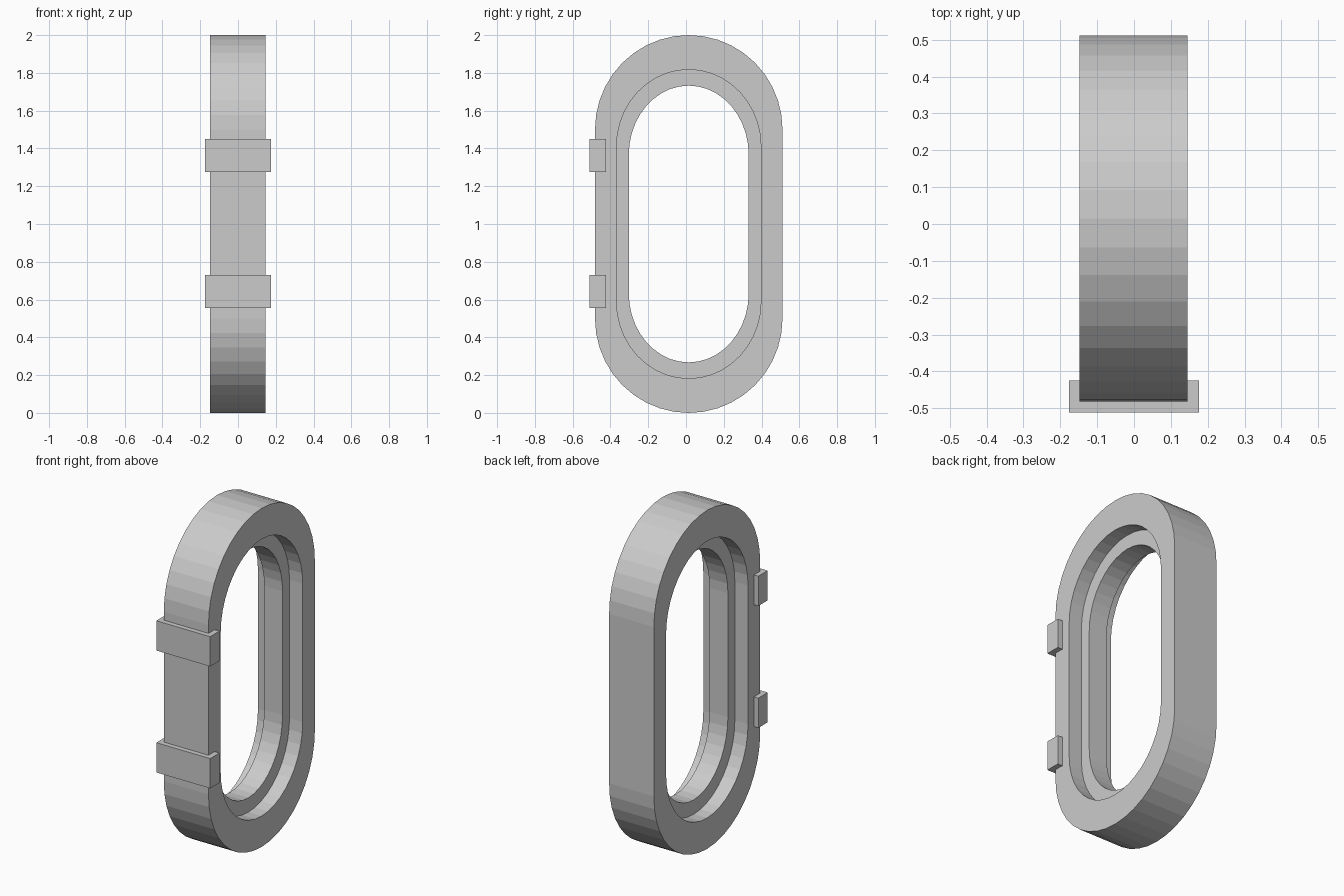
import bpy, bmesh
from math import pi, cos, sin

if "Cube" in bpy.data.objects:
    bpy.data.objects.remove(bpy.data.objects["Cube"])

CX, CY = -0.0015, 0.0145   # ring centre
SEG = 20                   # facets per rounded end


def make_object(name, bm):
    bmesh.ops.recalc_face_normals(bm, faces=bm.faces)
    mesh = bpy.data.meshes.new(name)
    bm.to_mesh(mesh)
    bm.free()
    obj = bpy.data.objects.new(name, mesh)
    bpy.context.collection.objects.link(obj)
    return obj


def stadium(bm, x, half_w, half_h):
    """Closed loop with straight sides and elliptical ends, in the YZ plane."""
    loop = []
    for side in (0, 1):
        for i in range(SEG + 1):
            a = pi * (i / SEG + side)
            shift = half_h / 2 * (1 if side == 0 else -1)
            loop.append(bm.verts.new((CX + x, CY + half_w * cos(a),
                                      1 + shift + half_h / 2 * sin(a))))
    return loop


# Ring frame: cross-section (x, half width, half height) with a rebate on both sides
side = [(0.146, 0.4965, 1.0), (0.146, 0.3825, 0.8175),
        (0.060, 0.3825, 0.8175), (0.060, 0.3175, 0.7325)]
section = side + [(-x, w, h) for x, w, h in reversed(side)]
bm = bmesh.new()
loops = [stadium(bm, *p) for p in section]
n = len(loops[0])
for k, a in enumerate(loops):
    b = loops[(k + 1) % len(loops)]
    for i in range(n):
        j = (i + 1) % n
        bm.faces.new((a[i], a[j], b[j], b[i]))
make_object("ring_frame", bm)

# Two hinge blocks wrapped over the front edge
for name, z in (("lower_hinge", 0.643), ("upper_hinge", 1.363)):
    bm = bmesh.new()
    bmesh.ops.create_cube(bm, size=1)
    bmesh.ops.scale(bm, vec=(0.352, 0.087, 0.176), verts=bm.verts)
    bmesh.ops.translate(bm, vec=(0, -0.4675, z), verts=bm.verts)
    make_object(name, bm)
